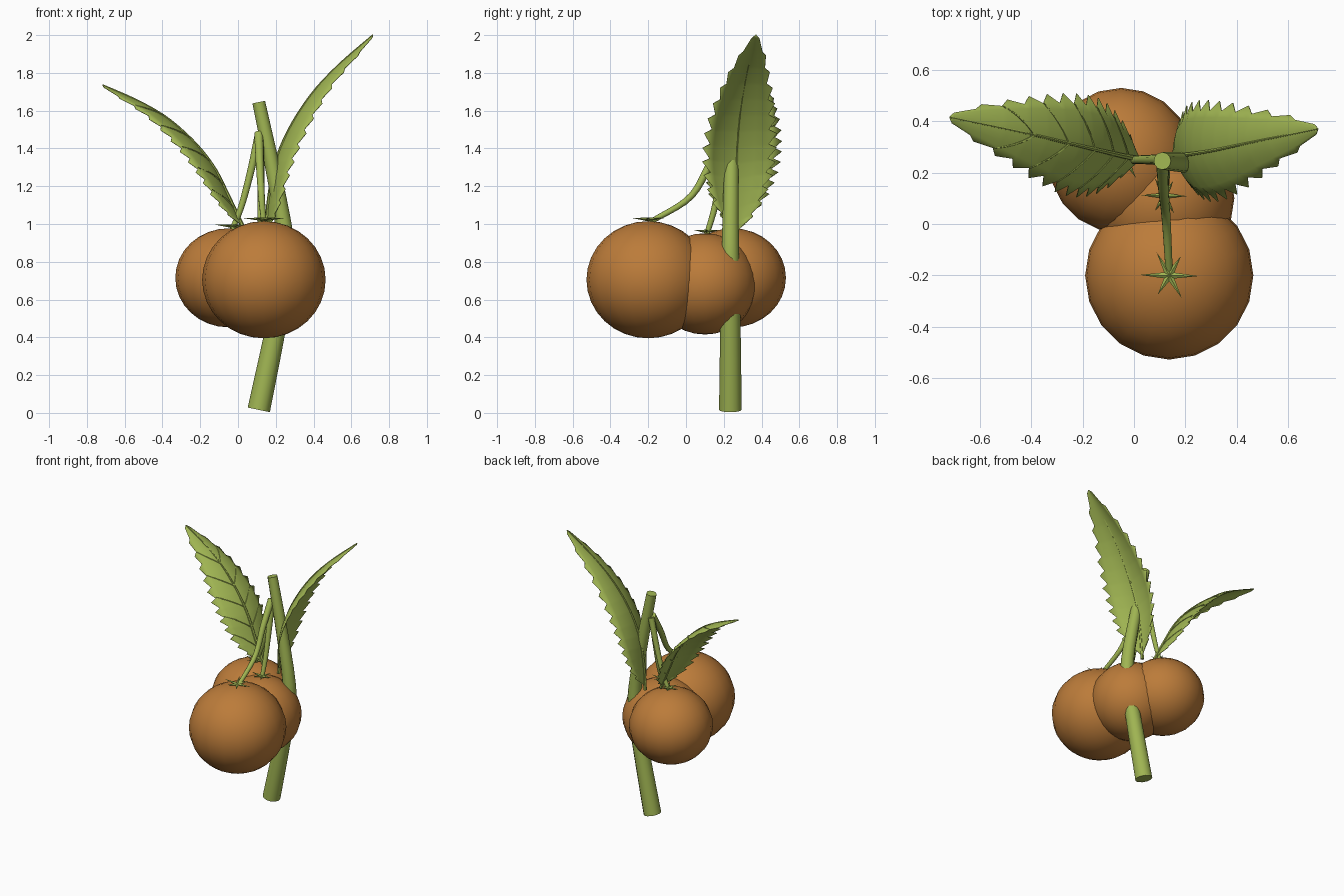
import bpy, bmesh, math
from mathutils import Vector

if "Cube" in bpy.data.objects:
    bpy.data.objects.remove(bpy.data.objects["Cube"])


def material(name, color):
    m = bpy.data.materials.new(name)
    m.diffuse_color = (*color, 1)
    m.use_nodes = True
    m.node_tree.nodes["Principled BSDF"].inputs["Base Color"].default_value = m.diffuse_color
    return m


ORANGE = material("fruit orange", (0.50, 0.20, 0.042))
GREEN = material("leaf green", (0.35, 0.46, 0.085))


def finish(name, bm, mat, angle=50):
    bmesh.ops.recalc_face_normals(bm, faces=bm.faces)
    mesh = bpy.data.meshes.new(name)
    bm.to_mesh(mesh)
    bm.free()
    ob = bpy.data.objects.new(name, mesh)
    bpy.context.collection.objects.link(ob)
    mesh.materials.append(mat)
    bpy.ops.object.select_all(action='DESELECT')
    ob.select_set(True)
    bpy.context.view_layer.objects.active = ob
    bpy.ops.object.shade_smooth_by_angle(angle=math.radians(angle))
    return ob


def spline(points, t):
    """Smooth path through points, t from 0 to 1."""
    n = len(points) - 1
    i = min(int(t * n), n - 1)
    u = t * n - i
    p = [Vector(q) for q in points]
    b, c = p[i], p[i + 1]
    a = p[i - 1] if i else b * 2 - c
    d = p[i + 2] if i + 2 <= n else c * 2 - b
    return 0.5 * (2 * b + (c - a) * u + (2 * a - 5 * b + 4 * c - d) * u * u
                  + (3 * b - a - 3 * c + d) * u ** 3)


def tube(bm, points, r0, r1, steps=14, sides=12):
    """Tapered tube with closed ends along a path."""
    rings = []
    for i in range(steps + 1):
        t = i / steps
        c = spline(points, t)
        d = (spline(points, min(t + .01, 1)) - spline(points, max(t - .01, 0))).normalized()
        u = d.cross(Vector((0, 1, 0.01))).normalized()
        v = d.cross(u)
        r = r0 + (r1 - r0) * t
        rings.append([bm.verts.new(c + r * (u * math.cos(a) + v * math.sin(a)))
                      for a in (2 * math.pi * k / sides for k in range(sides))])
    for A, B in zip(rings, rings[1:]):
        for k in range(sides):
            j = (k + 1) % sides
            bm.faces.new((A[k], A[j], B[j], B[k]))
    bm.faces.new(rings[0])
    bm.faces.new(rings[-1])


def fruit(name, center, radius, height):
    bm = bmesh.new()
    bmesh.ops.create_uvsphere(bm, u_segments=20, v_segments=16, radius=1)
    for v in bm.verts:
        v.co = Vector((v.co.x * radius, v.co.y * radius, v.co.z * height)) + Vector(center)
    finish(name, bm, ORANGE, 60)


def calyx(name, center, length, arms=6):
    """Star of thin pointed sepals."""
    bm = bmesh.new()
    c = Vector(center)
    pts = []
    for k in range(arms * 2):
        a = math.pi * k / arms - 0.02
        r = length * (1 - 0.12 * (k % 3)) if k % 2 == 0 else length * 0.2
        pts.append(c + Vector((r * math.cos(a), r * math.sin(a), 0.006 if k % 2 == 0 else 0)))
    top = bm.verts.new(c + Vector((0, 0, 0.008)))
    low = bm.verts.new(c - Vector((0, 0, 0.012)))
    ring = [bm.verts.new(p) for p in pts]
    for k in range(len(ring)):
        a, b = ring[k], ring[(k + 1) % len(ring)]
        bm.faces.new((top, a, b))
        bm.faces.new((low, b, a))
    finish(name, bm, GREEN, 30)


def leaf(name, path, width, side_veins, teeth=13):
    """Drooping blade with a saw-toothed rim, midrib and optional side veins."""
    side = (Vector(path[-1]) - Vector(path[0])).cross(Vector((0, 0, 1)))
    side.z = 0
    side.normalize()

    def half_width(t):
        return width * max(math.sin(math.pi * t ** 0.85), 0) ** 0.72 + 0.004

    def surface(t, s, w=None, lift=0):
        w = half_width(t) if w is None else w
        tan = spline(path, min(t + .01, 1)) - spline(path, max(t - .01, 0))
        up = side.cross(tan).normalized()
        t2 = min(1, t + 0.05 * abs(s) * (1 - t))     # rim sweeps toward the tip
        droop = 0.055 * s * s * w / width
        return spline(path, t2) + side * (s * w) + up * (lift - droop)

    bm = bmesh.new()
    cols = [-1, -0.75, -0.5, -0.25, 0, 0.25, 0.5, 0.75, 1]
    rows = []
    for i in range(teeth):
        for frac, cut in ((0.05, 0.84), (0.85, 1.06)):
            t = (i + frac) / teeth
            rows.append([bm.verts.new(surface(
                t, s, half_width(t) * (cut if abs(s) == 1 else 0.95))) for s in cols])
    rows.append([bm.verts.new(surface(1, s, 0.002)) for s in cols])
    for A, B in zip(rows, rows[1:]):
        for k in range(len(cols) - 1):
            bm.faces.new((A[k], A[k + 1], B[k + 1], B[k]))
    blade = finish(name, bm, GREEN, 60)
    mod = blade.modifiers.new("thickness", 'SOLIDIFY')
    mod.thickness = 0.004
    mod.offset = 0

    bm = bmesh.new()
    tube(bm, [surface(i / 8, 0, lift=0.002) for i in range(9)], 0.012, 0.003, 24, 6)
    if side_veins:
        for i in range(5):
            t = 0.14 + 0.15 * i
            for s in (-1, 1):
                tube(bm, [surface(t + 0.11 * q, s * q * 0.85, lift=0.001)
                          for q in (0, 0.33, 0.66, 1)], 0.006, 0.002, 6, 5)
    finish(name + "_veins", bm, GREEN)


def stalk(name, points, r0, r1):
    bm = bmesh.new()
    tube(bm, points, r0, r1)
    return finish(name, bm, GREEN)


# Fruits and their star-shaped caps
fruit("front_fruit", (0.137, -0.20, 0.705), 0.327, 0.31)
fruit("middle_fruit", (0.112, 0.10, 0.683), 0.278, 0.268)
fruit("back_fruit", (-0.05, 0.247, 0.715), 0.282, 0.262)
calyx("front_calyx", (0.137, -0.20, 1.026), 0.115)
calyx("middle_calyx", (0.118, 0.11, 0.962), 0.09)
calyx("back_calyx", (-0.03, 0.247, 0.99), 0.09)

# Main branch, bowed to the right
stalk("branch", [(0.11, 0.235, 0.016), (0.19, 0.235, 0.40), (0.25, 0.235, 0.72),
                 (0.25, 0.235, 0.93), (0.185, 0.24, 1.29), (0.11, 0.245, 1.645)], 0.06, 0.034)

# Fruit stalks meeting near the top of the branch
stalk("front_stalk", [(0.11, 0.235, 1.48), (0.115, 0.13, 1.32), (0.125, 0.02, 1.14),
                      (0.137, -0.19, 1.01)], 0.024, 0.014)
stalk("middle_stalk", [(0.115, 0.235, 1.48), (0.12, 0.19, 1.27), (0.12, 0.15, 1.08),
                       (0.118, 0.11, 0.945)], 0.022, 0.014)
stalk("back_stalk", [(0.11, 0.25, 1.47), (0.07, 0.25, 1.29), (0.02, 0.25, 1.10),
                     (-0.03, 0.247, 0.97)], 0.022, 0.014)

# Leaves
leaf("right_leaf", [(0.15, 0.265, 0.93), (0.165, 0.265, 1.13), (0.205, 0.27, 1.34), (0.305, 0.285, 1.56),
                    (0.47, 0.32, 1.78), (0.715, 0.37, 2.0)], 0.185, False)
leaf("left_leaf", [(0.03, 0.25, 0.97), (-0.045, 0.265, 1.13), (-0.13, 0.285, 1.30), (-0.26, 0.315, 1.46),
                   (-0.45, 0.36, 1.61), (-0.717, 0.415, 1.735)], 0.185, True)
